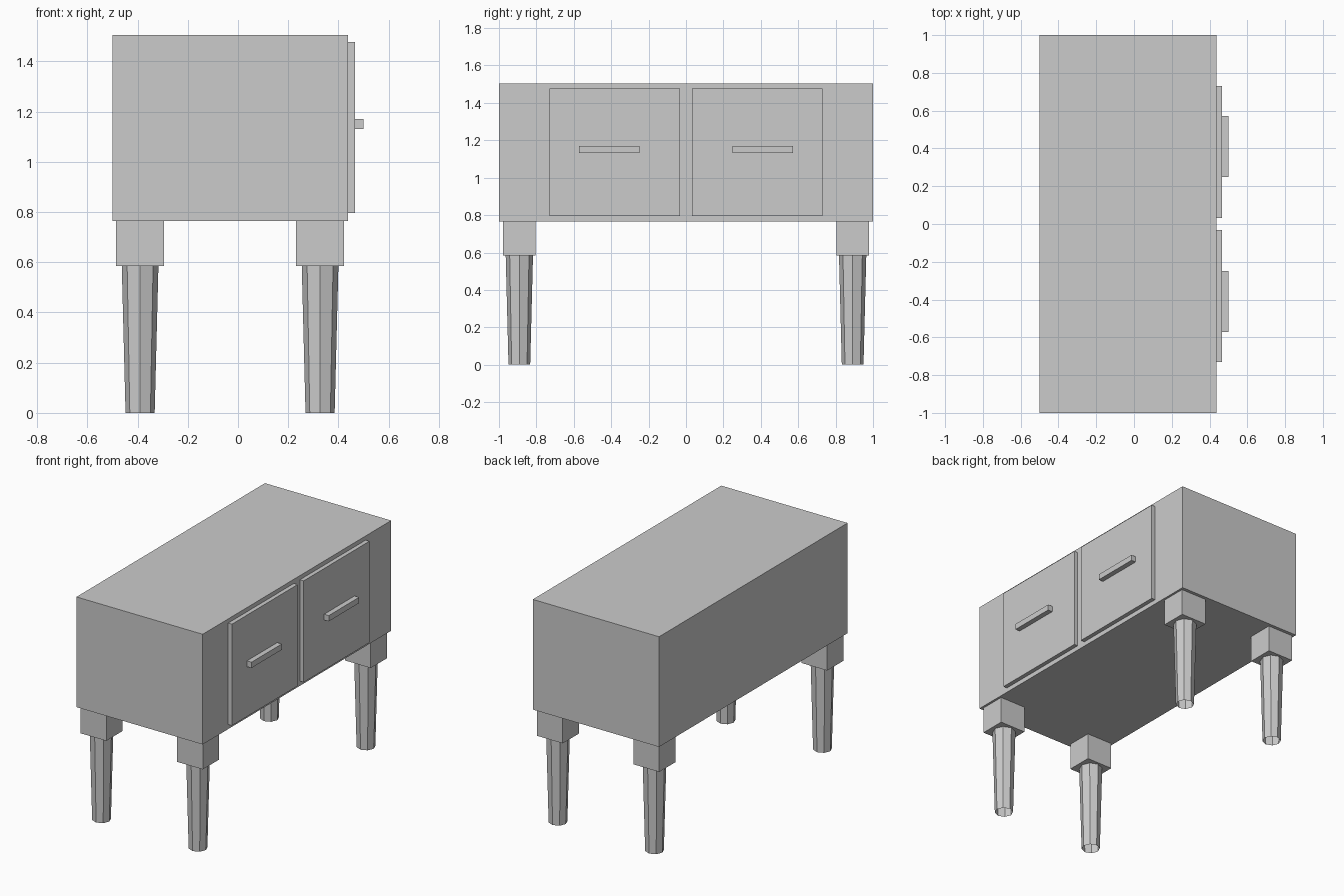
import bpy

if "Cube" in bpy.data.objects:
    bpy.data.objects.remove(bpy.data.objects["Cube"])


def box(name, x, y, z):
    """Axis-aligned box from (min, max) ranges."""
    bpy.ops.mesh.primitive_cube_add(size=1, location=[sum(r) / 2 for r in (x, y, z)])
    ob = bpy.context.object
    ob.name = name
    ob.scale = [r[1] - r[0] for r in (x, y, z)]
    bpy.ops.object.transform_apply(location=False, rotation=False, scale=True)
    return ob


def span(centre, half):
    return (centre - half, centre + half)


# Cabinet body
box("cabinet_body", (-0.5, 0.438), (-1, 1), (0.765, 1.505))

# Two drawer fronts with bar handles on the +x side
for side, s in (("left", -1), ("right", 1)):
    box(side + "_drawer_front", (0.438, 0.466), span(s * 0.381, 0.349), (0.796, 1.477))
    box(side + "_drawer_handle", (0.466, 0.5), span(s * 0.41, 0.161), (1.131, 1.17))

# Four legs: square block on top of an open, tapered eight-sided foot
BLOCK_BOTTOM = 0.585
for end, x in (("back", -0.39), ("front", 0.327)):
    for side, s in (("left", -1), ("right", 1)):
        y = s * 0.891
        box(f"{end}_{side}_leg_block", span(x, 0.096), span(y, 0.087), (BLOCK_BOTTOM, 0.765))
        bpy.ops.mesh.primitive_cone_add(
            vertices=8, radius1=0.058, radius2=0.073, depth=BLOCK_BOTTOM,
            end_fill_type='NOTHING', location=(x, y, BLOCK_BOTTOM / 2))
        bpy.context.object.name = f"{end}_{side}_leg"
